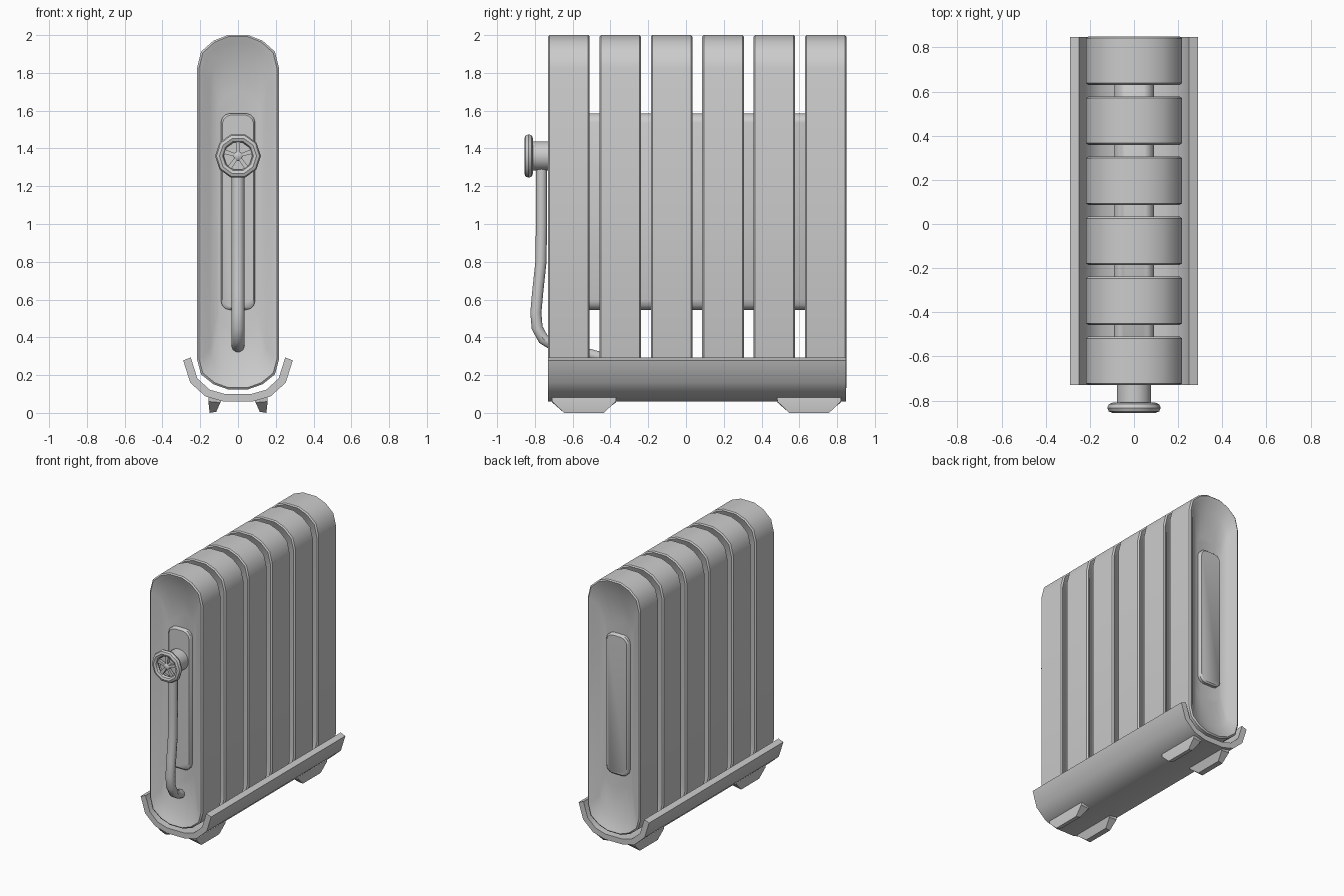
import bpy, bmesh, math
from mathutils import Vector

if "Cube" in bpy.data.objects:
    bpy.data.objects.remove(bpy.data.objects["Cube"])


def loft(name, rings):
    """Skin a list of equal-length point rings and cap both ends."""
    bm = bmesh.new()
    loops = [[bm.verts.new(p) for p in r] for r in rings]
    n = len(loops[0])
    for a, b in zip(loops, loops[1:]):
        for i in range(n):
            j = (i + 1) % n
            bm.faces.new((a[i], a[j], b[j], b[i]))
    bm.faces.new(loops[0])
    bm.faces.new(loops[-1])
    bmesh.ops.recalc_face_normals(bm, faces=bm.faces)
    me = bpy.data.meshes.new(name)
    bm.to_mesh(me)
    bm.free()
    ob = bpy.data.objects.new(name, me)
    bpy.context.collection.objects.link(ob)
    return ob


# Quarter of the fin outline: x as a fraction of half width, drop as corner height
QUARTER = [(1.0, 1.0), (0.9, 0.5), (0.6, 0.17), (0.25, 0.0)]


def fin_ring(hx, z0, z1, y, corner):
    top = [(hx * u, z1 - corner * v) for u, v in QUARTER]
    bot = [(hx * u, z0 + corner * 0.9 * v) for u, v in QUARTER]
    right = bot[::-1] + top
    left = [(-x, z) for x, z in right[::-1]]
    return [(x, y, z) for x, z in right + left]


# Fins: dished on both faces
DISH = [(0.11, 0.42, 1.70, 0.065, 0.12), (0.15, 0.22, 1.89, 0.04, 0.14),
        (0.185, 0.155, 1.965, 0.01, 0.16), (0.207, 0.134, 1.992, 0.0, 0.172),
        (0.217, 0.125, 2.0, 0.008, 0.175)]
W, PITCH, Y0 = 0.22, 0.272, -0.73
for k in range(6):
    y = Y0 + k * PITCH
    front = [fin_ring(h, a, b, y + d, c) for h, a, b, d, c in DISH]
    back = [fin_ring(h, a, b, y + W - d, c) for h, a, b, d, c in DISH[::-1]]
    loft(f"fin_{k + 1}", front + back)


# Core running through all fins, ends showing as raised panels
def core_ring(hx, z0, z1, y, r=0.05):
    pts = []
    for cx, cz, a0 in ((hx - r, z1 - r, 0), (r - hx, z1 - r, 90),
                       (r - hx, z0 + r, 180), (hx - r, z0 + r, 270)):
        for s in range(4):
            a = math.radians(a0 + 30 * s)
            pts.append((cx + r * math.cos(a), y, cz + r * math.sin(a)))
    return pts


loft("core", [core_ring(0.083, 0.555, 1.578, -0.695), core_ring(0.091, 0.545, 1.586, -0.685),
              core_ring(0.091, 0.545, 1.586, 0.805), core_ring(0.083, 0.555, 1.578, 0.815)])

# Cradle tray under the fins
outer = [(0.29, 0.278), (0.253, 0.16), (0.172, 0.087), (0.075, 0.06)]
inner = [(0.07, 0.1), (0.15, 0.123), (0.215, 0.182), (0.25, 0.293)]
half = outer + inner
profile = [(-x, z) for x, z in outer] + [(x, z) for x, z in outer[::-1]] \
    + [(x, z) for x, z in inner[::-1]] + [(-x, z) for x, z in inner]
loft("tray", [[(x, y, z) for x, z in profile] for y in (-0.73, 0.848)])

# Feet: tapered wedges
for s, side in ((-1, "left"), (1, "right")):
    for yc, end in ((-0.54, "front"), (0.652, "back")):
        top = [(s * 0.088, yc - 0.17, 0.066), (s * 0.155, yc - 0.17, 0.082),
               (s * 0.155, yc + 0.17, 0.082), (s * 0.088, yc + 0.17, 0.066)]
        bot = [(s * 0.115, yc - 0.105, 0.006), (s * 0.15, yc - 0.105, 0.0),
               (s * 0.15, yc + 0.105, 0.0), (s * 0.115, yc + 0.105, 0.006)]
        mid = [(s * 0.093, yc - 0.168, 0.055), (s * 0.157, yc - 0.168, 0.06),
               (s * 0.157, yc + 0.168, 0.06), (s * 0.093, yc + 0.168, 0.055)]
        loft(f"foot_{end}_{side}", [top, mid, bot])


def disc(r, y, z, n):
    return [(r * math.cos(math.tau * i / n), y, z + r * math.sin(math.tau * i / n))
            for i in range(n)]


# Valve body and hub
VZ = 1.36
loft("valve_body", [disc(0.078, -0.66, VZ, 16), disc(0.078, -0.81, VZ, 16)])
loft("wheel_hub", [disc(0.024, -0.80, VZ, 10), disc(0.024, -0.84, VZ, 10),
                   disc(0.015, -0.847, VZ, 10)])

# Hand wheel: ten-sided rim and five spokes
bpy.ops.mesh.primitive_torus_add(major_radius=0.098, minor_radius=0.023, major_segments=10,
                                 minor_segments=8, location=(0, -0.833, VZ),
                                 rotation=(math.pi / 2, 0, 0))
bpy.context.object.name = "wheel_rim"
for i in range(5):
    a = math.radians(90 + 72 * i)
    d, t = Vector((math.cos(a), 0, math.sin(a))), Vector((-math.sin(a), 0, math.cos(a)))
    c = Vector((0, -0.831, VZ))
    f = Vector((0, 0.01, 0))
    loft(f"wheel_spoke_{i + 1}", [[c + d * r + t * w + f * q for w, q in
                                   ((-h, -1), (h, -1), (h, 1), (-h, 1))]
                                  for r, h in ((0.015, 0.008), (0.09, 0.013))])

# Feed pipe: curved down from the valve into the bottom of the fins
path = [(-0.765, 1.33), (-0.765, 1.0), (-0.768, 0.8), (-0.785, 0.64), (-0.795, 0.53),
        (-0.788, 0.45), (-0.755, 0.39), (-0.71, 0.363), (-0.44, 0.29)]
rings = []
for i, (y, z) in enumerate(path):
    a, b = path[max(i - 1, 0)], path[min(i + 1, len(path) - 1)]
    t = Vector((0, b[0] - a[0], b[1] - a[1])).normalized()
    n = t.cross(Vector((1, 0, 0)))
    rings.append([Vector((0.034 * math.cos(q), y, z)) + n * 0.031 * math.sin(q)
                  for q in (math.tau * k / 10 for k in range(10))])
loft("feed_pipe", rings)

# Smooth shading with kept edges
bpy.ops.object.select_all(action='SELECT')
bpy.context.view_layer.objects.active = bpy.data.objects["core"]
bpy.ops.object.shade_smooth_by_angle(angle=math.radians(40))
